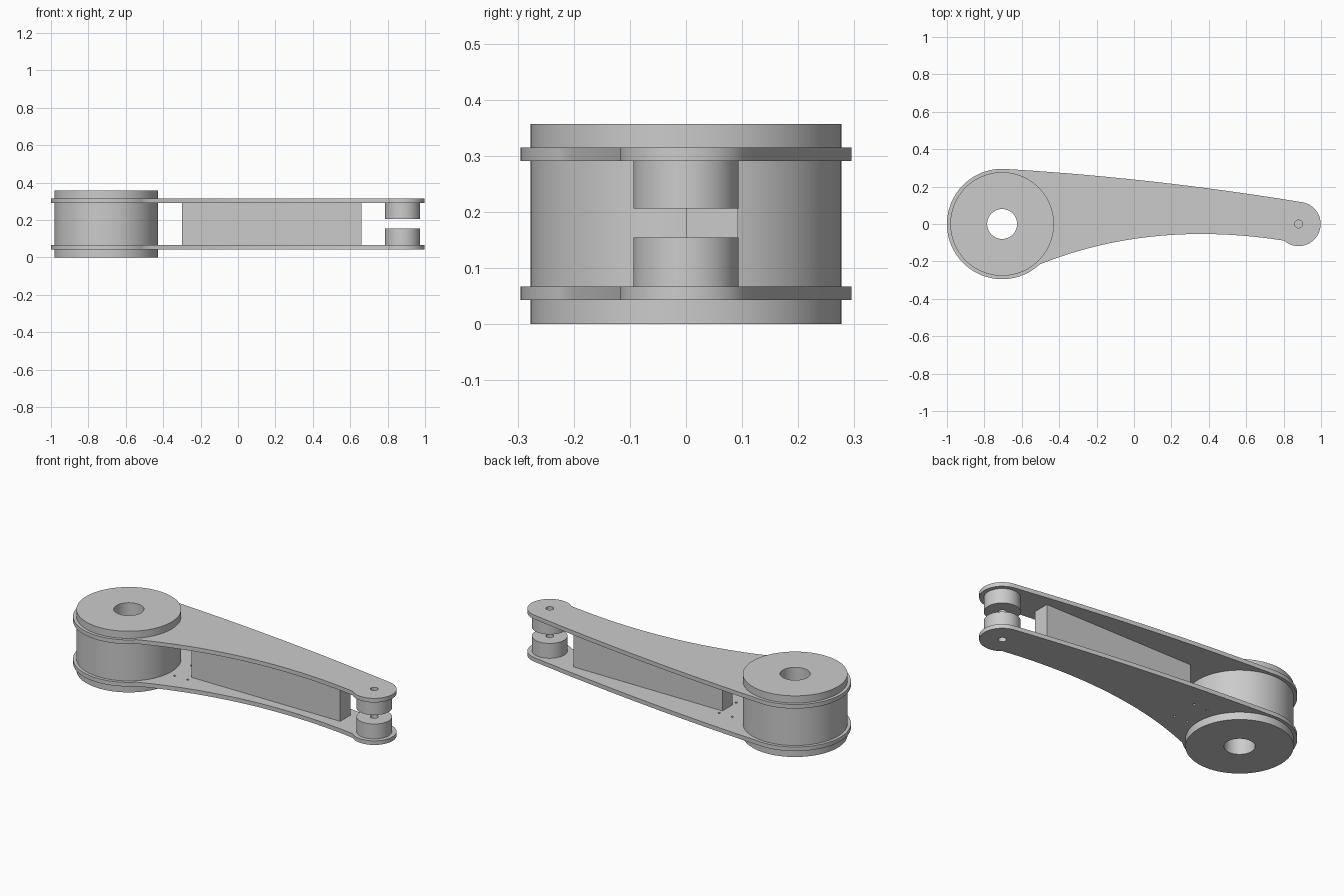
import bpy, bmesh, math
from mathutils import Vector

cube = bpy.data.objects.get("Cube")
if cube:
    bpy.data.objects.remove(cube, do_unlink=True)

grey = bpy.data.materials.new("machined grey")
grey.use_nodes = True
colour = (0.6, 0.6, 0.6, 1)
grey.diffuse_color = colour
grey.node_tree.nodes["Principled BSDF"].inputs["Base Color"].default_value = colour

HUB = Vector((-0.705, 0))
TIP = Vector((0.88, 0))
HUB_R, TIP_R, BORE_R, PIN_R = 0.277, 0.094, 0.08, 0.021


def arc(centre, radius, start, end, steps):
    """Points on an arc, angles in degrees, both ends included."""
    angles = [math.radians(start + (end - start) * i / steps) for i in range(steps + 1)]
    return [centre + Vector((math.cos(a), math.sin(a))) * radius for a in angles]


def circle(centre, radius, sides=96):
    return arc(centre, radius, 0, 360, sides)[:-1]


def bezier(a, b, c, steps=32):
    """Interior points of a quadratic curve."""
    a, b, c = Vector(a), Vector(b), Vector(c)
    ts = [i / steps for i in range(1, steps)]
    return [a * (1 - t) ** 2 + b * 2 * t * (1 - t) + c * t * t for t in ts]


def prism(name, loops, z0, z1):
    """Extrude an outline, with any holes, from z0 to z1."""
    bm = bmesh.new()
    edges = []
    for loop in loops:
        verts = [bm.verts.new((p.x, p.y, z0)) for p in loop]
        edges += [bm.edges.new((v, verts[i - 1])) for i, v in enumerate(verts)]
    bmesh.ops.triangle_fill(bm, use_beauty=True, edges=edges, normal=(0, 0, 1))
    new = bmesh.ops.extrude_face_region(bm, geom=bm.faces[:])["geom"]
    top = [v for v in new if isinstance(v, bmesh.types.BMVert)]
    bmesh.ops.translate(bm, verts=top, vec=(0, 0, z1 - z0))
    bmesh.ops.recalc_face_normals(bm, faces=bm.faces[:])
    mesh = bpy.data.meshes.new(name)
    bm.to_mesh(mesh)
    bm.free()
    mesh.materials.append(grey)
    obj = bpy.data.objects.new(name, mesh)
    bpy.context.collection.objects.link(obj)
    bpy.ops.object.select_all(action='DESELECT')
    obj.select_set(True)
    bpy.context.view_layer.objects.active = obj
    bpy.ops.object.shade_smooth_by_angle(angle=math.radians(30))
    return obj


# Arm outline: round hub end, bowed back edge, round tip, hollow front edge
hub_arc = arc(HUB, 0.295, 84, 313, 72)
tip_arc = arc(TIP, 0.118, -131, 83, 48)
outline = (hub_arc
           + bezier(hub_arc[-1], (0.09, 0.0225), tip_arc[0])
           + tip_arc
           + bezier(tip_arc[-1], (0.1, 0.247), hub_arc[0]))
holes = [circle(HUB, HUB_R - 0.002), circle(TIP, PIN_R, 32)]
screw_holes = [circle(Vector((x, y)), 0.007, 16)
               for x in (-0.385, -0.3) for y in (-0.035, 0.122)]

# Two matching arm plates, the lower one drilled for screws
prism("lower_plate", [outline] + holes + screw_holes, 0.043, 0.067)
prism("upper_plate", [outline] + holes, 0.291, 0.315)

# Hub drum with its through bore
prism("hub_drum", [circle(HUB, HUB_R), circle(HUB, BORE_R)], 0, 0.357)

# Tip bosses with a gap between them
boss = [circle(TIP, TIP_R), circle(TIP, PIN_R, 32)]
prism("lower_boss", boss, 0.067, 0.154)
prism("upper_boss", boss, 0.206, 0.291)
prism("lower_pin_floor", [circle(TIP, PIN_R, 32)], 0.075, 0.1)

# Spacer block between the plates
block = [Vector(p) for p in ((-0.3, 0), (0.66, 0), (0.66, 0.093), (-0.3, 0.093))]
prism("spacer_block", [block], 0.067, 0.291)
